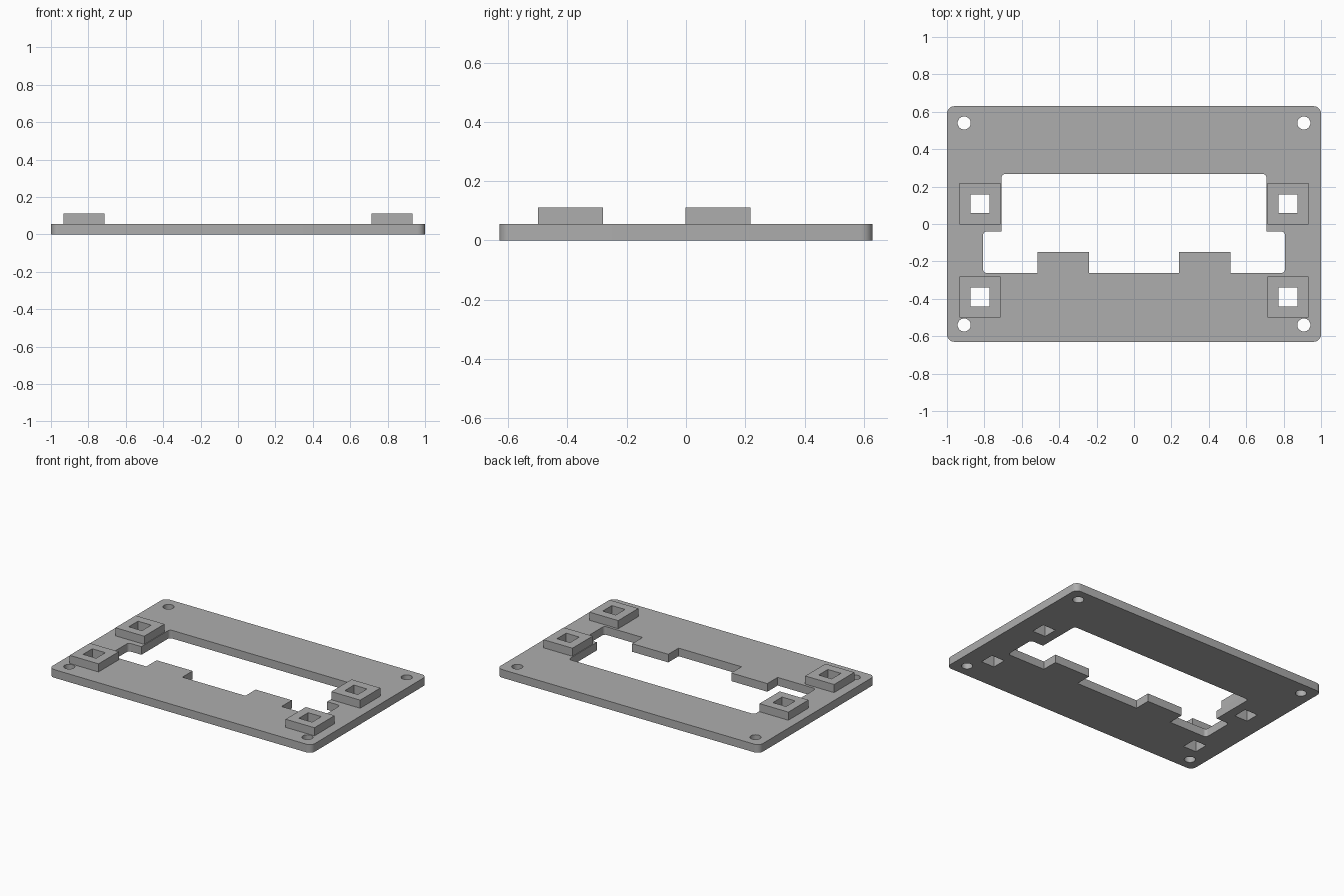
import bpy, bmesh
from math import cos, sin, pi, radians
from mathutils import Vector

if "Cube" in bpy.data.objects:
    bpy.data.objects.remove(bpy.data.objects["Cube"], do_unlink=True)

THICK = 0.056
SOCKET_X, SOCKET_Y = 0.823, (0.108, -0.39)

grey = bpy.data.materials.new("plain grey")
grey.use_nodes = True
grey.diffuse_color = (0.42, 0.42, 0.42, 1)
grey.node_tree.nodes["Principled BSDF"].inputs["Base Color"].default_value = (0.42, 0.42, 0.42, 1)


def rect(cx, cy, w, h):
    return [(cx + sx * w / 2, cy + sy * h / 2)
            for sx, sy in ((-1, -1), (1, -1), (1, 1), (-1, 1))]


def circle(cx, cy, r, n=32):
    return [(cx + r * cos(2 * pi * i / n), cy + r * sin(2 * pi * i / n)) for i in range(n)]


def rounded(points, steps=6):
    """Replace each right-angled corner (x, y, radius) by an arc."""
    result = []
    for i, (x, y, r) in enumerate(points):
        p = Vector((x, y))
        if r == 0:
            result.append((x, y))
            continue
        a = (Vector(points[i - 1][:2]) - p).normalized() * r
        b = (Vector(points[(i + 1) % len(points)][:2]) - p).normalized() * r
        for k in range(steps + 1):
            t = pi / 2 * k / steps
            q = p + a * (1 - sin(t)) + b * (1 - cos(t))
            result.append((q.x, q.y))
    return result


def slab(name, loops, z0, z1):
    """Extrude an outline with holes between two heights."""
    curve = bpy.data.curves.new(name, "CURVE")
    curve.dimensions, curve.fill_mode = "2D", "BOTH"
    curve.extrude = (z1 - z0) / 2
    for loop in loops:
        spline = curve.splines.new("POLY")
        spline.points.add(len(loop) - 1)
        for point, (x, y) in zip(spline.points, loop):
            point.co = (x, y, 0, 1)
        spline.use_cyclic_u = True
    helper = bpy.data.objects.new(name + " outline", curve)
    bpy.context.collection.objects.link(helper)
    graph = bpy.context.evaluated_depsgraph_get()
    mesh = bpy.data.meshes.new_from_object(helper.evaluated_get(graph))
    bpy.data.objects.remove(helper, do_unlink=True)
    bpy.data.curves.remove(curve)

    bm = bmesh.new()
    bm.from_mesh(mesh)
    bmesh.ops.remove_doubles(bm, verts=bm.verts, dist=0.0001)
    bmesh.ops.translate(bm, verts=bm.verts, vec=(0, 0, (z0 + z1) / 2))
    bmesh.ops.recalc_face_normals(bm, faces=bm.faces)
    bm.to_mesh(mesh)
    bm.free()
    mesh.name = name
    mesh.materials.clear()
    mesh.materials.append(grey)
    obj = bpy.data.objects.new(name, mesh)
    bpy.context.collection.objects.link(obj)
    bpy.ops.object.select_all(action="DESELECT")
    obj.select_set(True)
    bpy.context.view_layer.objects.active = obj
    bpy.ops.object.shade_smooth_by_angle(angle=radians(30))
    return obj


# Plate outline and stepped window with two tabs
outline = rounded([(x, y, 0.04) for x, y in rect(0, 0, 2, 1.26)])
half = [(0.24, -0.262, 0), (0.24, -0.15, 0), (0.515, -0.15, 0), (0.515, -0.262, 0),
        (0.807, -0.262, 0.02), (0.807, -0.04, 0.02), (0.708, -0.04, 0), (0.708, 0.267, 0.02)]
window = rounded(half + [(-x, y, r) for x, y, r in reversed(half)])

# Screw holes and square openings
holes = []
for side in (-1, 1):
    holes += [circle(side * 0.908, y, 0.035) for y in (-0.54, 0.54)]
    holes += [rect(side * SOCKET_X, y, 0.1, 0.1) for y in SOCKET_Y]
slab("base_plate", [outline, window] + holes, 0, THICK)

# Raised square sockets
for side, label in ((1, "left"), (-1, "right")):
    for y, place in zip(SOCKET_Y, ("back", "front")):
        x = side * SOCKET_X
        slab(f"{place}_{label}_socket", [rect(x, y, 0.22, 0.22), rect(x, y, 0.1, 0.1)],
             THICK, 2 * THICK)
